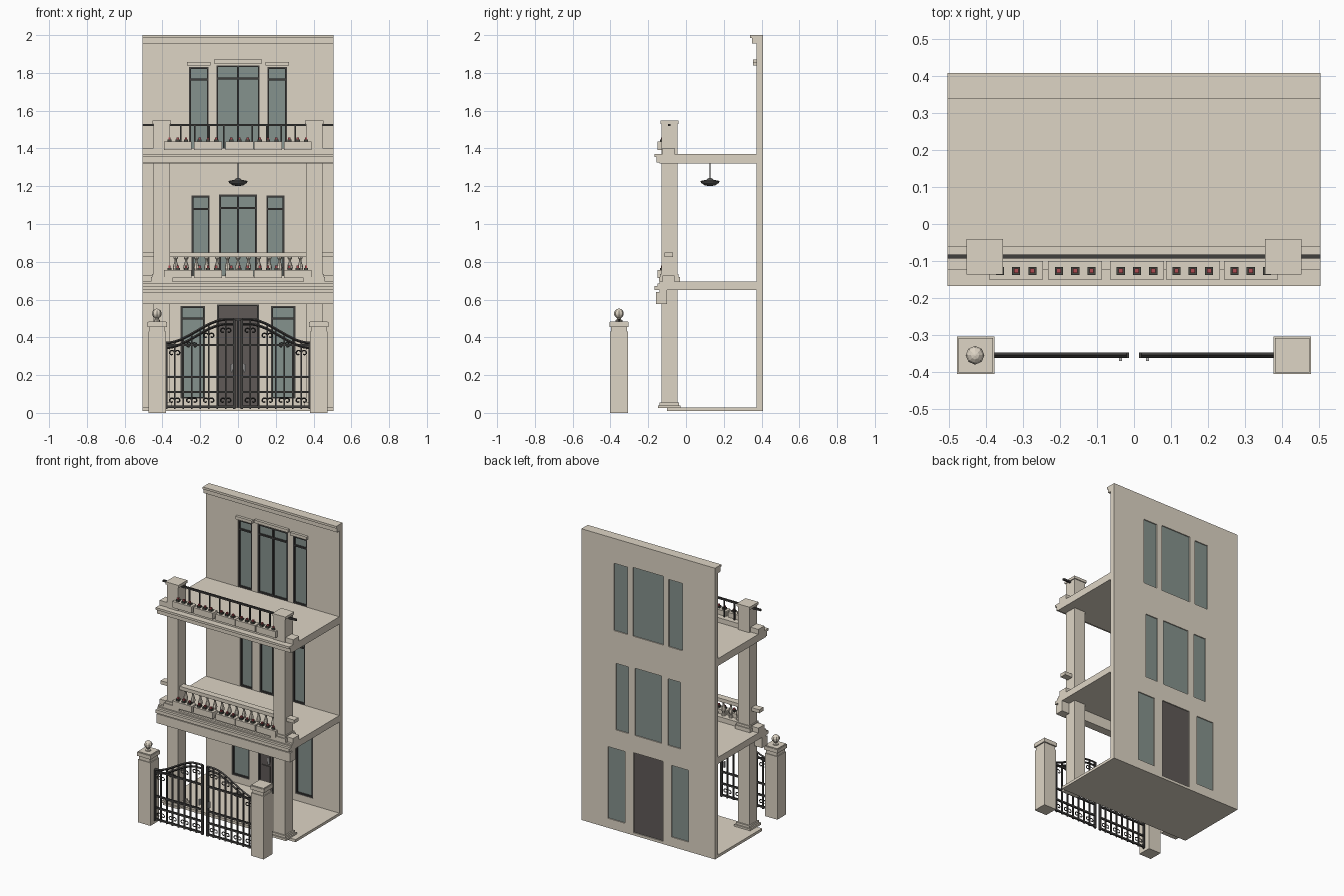
import bpy, bmesh, math
from mathutils import Matrix

cube = bpy.data.objects.get("Cube")
if cube:
    bpy.data.objects.remove(cube, do_unlink=True)


def material(name, r, g, b):
    m = bpy.data.materials.new(name)
    m.use_nodes = True
    m.diffuse_color = (r, g, b, 1)
    m.node_tree.nodes["Principled BSDF"].inputs["Base Color"].default_value = (r, g, b, 1)
    return m


STONE = material("beige stone", .73, .665, .56)
GLASS = material("grey green glass", .235, .29, .27)
METAL = material("dark iron", .052, .05, .048)
LAMP = material("grey lamp metal", .09, .09, .085)
DOOR = material("dark brown door", .115, .102, .096)
SILVER = material("silver", .5, .5, .5)
LEAF = material("dark leaf", .065, .065, .055)
FLOWER = material("red flower", .42, .075, .085)


def finish(name, bm, mat):
    mesh = bpy.data.meshes.new(name)
    bmesh.ops.recalc_face_normals(bm, faces=bm.faces)
    bm.to_mesh(mesh)
    bm.free()
    mesh.materials.append(mat)
    ob = bpy.data.objects.new(name, mesh)
    bpy.context.collection.objects.link(ob)
    return ob


def boxes(name, mat, items):
    """One object from boxes given as (x0, x1, y0, y1, z0, z1)."""
    bm = bmesh.new()
    for x0, x1, y0, y1, z0, z1 in items:
        m = Matrix.Translation(((x0 + x1) / 2, (y0 + y1) / 2, (z0 + z1) / 2))
        m = m @ Matrix.Diagonal((x1 - x0, y1 - y0, z1 - z0, 1))
        bmesh.ops.create_cube(bm, size=1, matrix=m)
    return finish(name, bm, mat)


def lathe(name, mat, profile, places, sides):
    """Turned shape from (radius, z) profile, repeated at places."""
    bm = bmesh.new()
    for px, py, pz in places:
        rings = [[bm.verts.new((px + r * math.cos(a), py + r * math.sin(a), pz + z))
                  for a in (math.tau * i / sides for i in range(sides))] for r, z in profile]
        for lo, hi in zip(rings, rings[1:]):
            for i in range(sides):
                j = (i + 1) % sides
                bm.faces.new((lo[i], lo[j], hi[j], hi[i]))
        bm.faces.new(rings[0])
        bm.faces.new(rings[-1])
    return finish(name, bm, mat)


def tubes(name, mat, paths, radius):
    """Bent bars along paths, turned into a flat shaded mesh."""
    cu = bpy.data.curves.new(name, "CURVE")
    cu.dimensions = "3D"
    cu.bevel_depth, cu.bevel_resolution, cu.use_fill_caps = radius, 0, True
    cu.materials.append(mat)
    for path in paths:
        sp = cu.splines.new("POLY")
        sp.points.add(len(path) - 1)
        for p, co in zip(sp.points, path):
            p.co = (*co, 1)
    ob = bpy.data.objects.new(name, cu)
    bpy.context.collection.objects.link(ob)
    bpy.ops.object.select_all(action="DESELECT")
    ob.select_set(True)
    bpy.context.view_layer.objects.active = ob
    bpy.ops.object.convert(target="MESH")
    bpy.ops.object.shade_flat()


W = .505
WALL = .373
# openings: x0, x1, z0, z1, transom height, has a centre mullion
DOORWAY = (-.11, .11, .028, .575)
windows = [(-.115, .115, 1.37, 1.84, 1.77, True), (-.1, .1, .695, 1.155, 1.085, True)]
for s in (-1, 1):
    for a, b, z0, z1, t in ((.155, .26, 1.37, 1.83, 1.765), (.15, .245, .695, 1.15, 1.08),
                            (.175, .305, .075, .565, .5)):
        windows.append((min(s * a, s * b), max(s * a, s * b), z0, z1, t, False))

# back wall with cut openings
wall = boxes("back_wall", STONE, [(-W, W, WALL, .408, .01, 2)])
cutter = boxes("opening_cutter", STONE,
               [(w[0], w[1], .3, .5, w[2], w[3]) for w in windows + [DOORWAY]])
cutter.hide_render = True
mod = wall.modifiers.new("openings", "BOOLEAN")
mod.object, mod.solver = cutter, "EXACT"
bpy.context.view_layer.objects.active = wall
bpy.ops.object.modifier_apply(modifier="openings")
bpy.data.objects.remove(cutter, do_unlink=True)

# glass panes and their frames, set inside the wall
boxes("window_glass", GLASS, [(w[0], w[1], .386, .401, w[2], w[3]) for w in windows])
F = .01
Y0, Y1 = .375, .388
frame = []
for x0, x1, z0, z1, t, mullion in windows:
    frame += [(x0, x0 + F, Y0, Y1, z0, z1), (x1 - F, x1, Y0, Y1, z0, z1),
              (x0, x1, Y0, Y1, z1 - F, z1), (x0, x1, Y0, Y1, z0, z0 + F),
              (x0, x1, Y0, Y1, t - .005, t + .005)]
    if mullion:
        frame.append((-.006, .006, Y0, Y1, z0, z1))
boxes("window_frames", METAL, frame)

# double door
x0, x1, z0, z1 = DOORWAY
boxes("door_leaves", DOOR, [(x0, x1, .386, .401, z0, z1)] +
      [(s * .055 - .032, s * .055 + .032, .38, .39, a, b)
       for s in (-1, 1) for a, b in ((.06, .2), (.23, .47), (.515, .56))])
boxes("door_frame", METAL, [(x0, x0 + F, Y0, Y1, z0, z1), (x1 - F, x1, Y0, Y1, z0, z1),
                            (x0, x1, Y0, Y1, z1 - F, z1), (x0, x1, Y0, Y1, .49, .5),
                            (-.004, .004, Y0, Y1, z0, .5)])
boxes("door_handles", SILVER, [(s * .033 - .004, s * .033 + .004, .374, .388, .215, .26) for s in (-1, 1)])

# roof cornice and window hoods
boxes("roof_cornice", STONE, [(-W, W, .34, WALL, 1.985, 2), (-W, W, .35, WALL, 1.955, 1.985)])
boxes("window_hoods", STONE, [(-.128, .128, .355, WALL, 1.85, 1.87)] +
      [(s * .207 - .062, s * .207 + .062, .355, WALL, 1.838, 1.858) for s in (-1, 1)])

# floors with front mouldings
boxes("ground_floor", STONE, [(-W, W, -.1, WALL, .01, .028)])
boxes("middle_floor", STONE, [(-W, W, -.14, WALL, .65, .695), (-W, W, -.168, -.13, .65, .672),
                              (-W, W, -.15, -.13, .672, .685), (-W, W, -.158, -.1, .577, .64),
                              (-W, W, -.14, -.1, .635, .655)])
boxes("upper_floor", STONE, [(-W, W, -.14, WALL, 1.32, 1.37), (-W, W, -.168, -.13, 1.355, 1.37),
                             (-W, W, -.155, -.13, 1.325, 1.355)])
boxes("balcony_curbs", STONE, [(-W, W, -.125, -.06, z, z + .033) for z in (.695, 1.37)])

# columns, one stack on each side
for side, s in (("left", 1), ("right", -1)):
    def block(grow, z0, z1):
        c = s * .404
        return (c - .043 - grow, c + .043 + grow, -.13 - grow, -.046 + grow, z0, z1)
    boxes(side + "_column", STONE, [block(.018, .025, .04), block(.009, .04, .055), block(0, .05, .66),
                                    block(.014, .695, .72), block(.007, .72, .735), block(0, .695, 1.33),
                                    block(0, 1.365, 1.53), block(.006, 1.53, 1.548)])

# middle balcony balustrade
boxes("balustrade_rail", STONE, [(-W, W, -.115, -.07, .826, .85)])
vase = [(.013, 0), (.013, .01), (.008, .016), (.015, .04), (.013, .052),
        (.006, .075), (.007, .085), (.012, .09), (.012, .098)]
lathe("balusters", STONE, vase, [(-.33 + i * .055, -.092, .728) for i in range(13)], 8)

# upper balcony railing
boxes("upper_railing", METAL, [(-W, W, -.094, -.082, 1.518, 1.53)] +
      [(i * .076 - .004, i * .076 + .004, -.092, -.084, 1.4, 1.52) for i in range(-4, 5)])

# planters with flowers on both balconies
for floor, z in (("middle", .713), ("upper", 1.393)):
    centres = (-.319, -.159, .008, .159, .316)
    plants = [c + d * .044 for c in centres for d in (-1, 0, 1)]
    boxes(floor + "_planters", STONE, [(c - .073, c + .073, -.15, -.1, z, z + .043) for c in centres])
    boxes(floor + "_leaves", LEAF, [(x - .011, x + .011, -.138, -.116, z + .043, z + .055) for x in plants])
    boxes(floor + "_flowers", FLOWER, [(x - .006, x + .006, -.133, -.121, z + .05, z + .066) for x in plants])

# hanging lamp
bowl = [(.006, 0), (.028, .005), (.045, .016), (.05, .024), (.05, .028), (.02, .034), (.006, .044)]
lathe("lamp_bowl", LAMP, bowl, [(0, .127, 1.2)], 20)
lathe("lamp_rod", METAL, [(.003, 0), (.003, .085)], [(0, .127, 1.237)], 8)

# gate piers, with a ball on the right one
Y = -.355
for side, s in (("left", 1), ("right", -1)):
    def pier(half, z0, z1):
        return (s * .428 - half, s * .428 + half, Y - half, Y + half, z0, z1)
    boxes(side + "_gate_pier", STONE, [pier(.047, 0, .43), pier(.042, .43, .455), pier(.051, .455, .48),
                                       pier(.047, .48, .485)])
ball = [(.018, 0), (.018, .008), (.01, .013)] + \
       [(.026 * math.sin(a), .043 - .026 * math.cos(a)) for a in (math.pi * i / 7 for i in range(1, 7))] + \
       [(.002, .069)]
lathe("pier_ball", STONE, ball, [(-.43, Y, .483)], 8)


# iron gate leaves with an arched top
def arch(x):
    t = min(1, max(0, (.38 - x) / .32))
    return .37 + .125 * t * t * (3 - 2 * t)


def scroll(s, x, z, up, turn):
    """Hook that curls in on itself."""
    pts = []
    for i in range(12):
        a, r = i * .5, .016 - i * .0008
        pts.append((s * (x + turn * (.016 - r * math.cos(a))), Y, z + up * r * math.sin(a)))
    return [(s * x, Y, z - up * .03)] + pts


for side, s in (("left", 1), ("right", -1)):
    xs = [.02 + i * .36 / 20 for i in range(21)]
    tubes(side + "_gate_arch", METAL, [[(s * x, Y, arch(x) - d) for x in xs] for d in (0, .025)], .007)
    bars, hooks = [], []
    for i in range(9):
        x = .02 + i * .045
        r = .007 if i in (0, 8) else .0045
        a, b = sorted((s * (x - r), s * (x + r)))
        bars.append((a, b, Y - r, Y + r, .02, arch(x)))
        if i % 2:
            for turn in (-1, 1):
                hooks.append(scroll(s, x, .065, 1, turn))
                hooks.append(scroll(s, x, arch(x) - .06, 1, turn))
    a, b = sorted((s * .02, s * .38))
    bars += [(a, b, Y - .005, Y + .005, z - .006, z + .006) for z in (.032, .11, .19, .36)]
    a, b = sorted((s * .375, s * .39))
    bars += [(a, b, Y - .008, Y + .008, z - .01, z + .01) for z in (.06, .33)]
    boxes(side + "_gate_bars", METAL, bars)
    tubes(side + "_gate_scrolls", METAL, hooks, .0035)
    boxes(side + "_gate_handle", SILVER, [(s * .037 - .004, s * .037 + .004, Y - .015, Y, .22, .26)])
